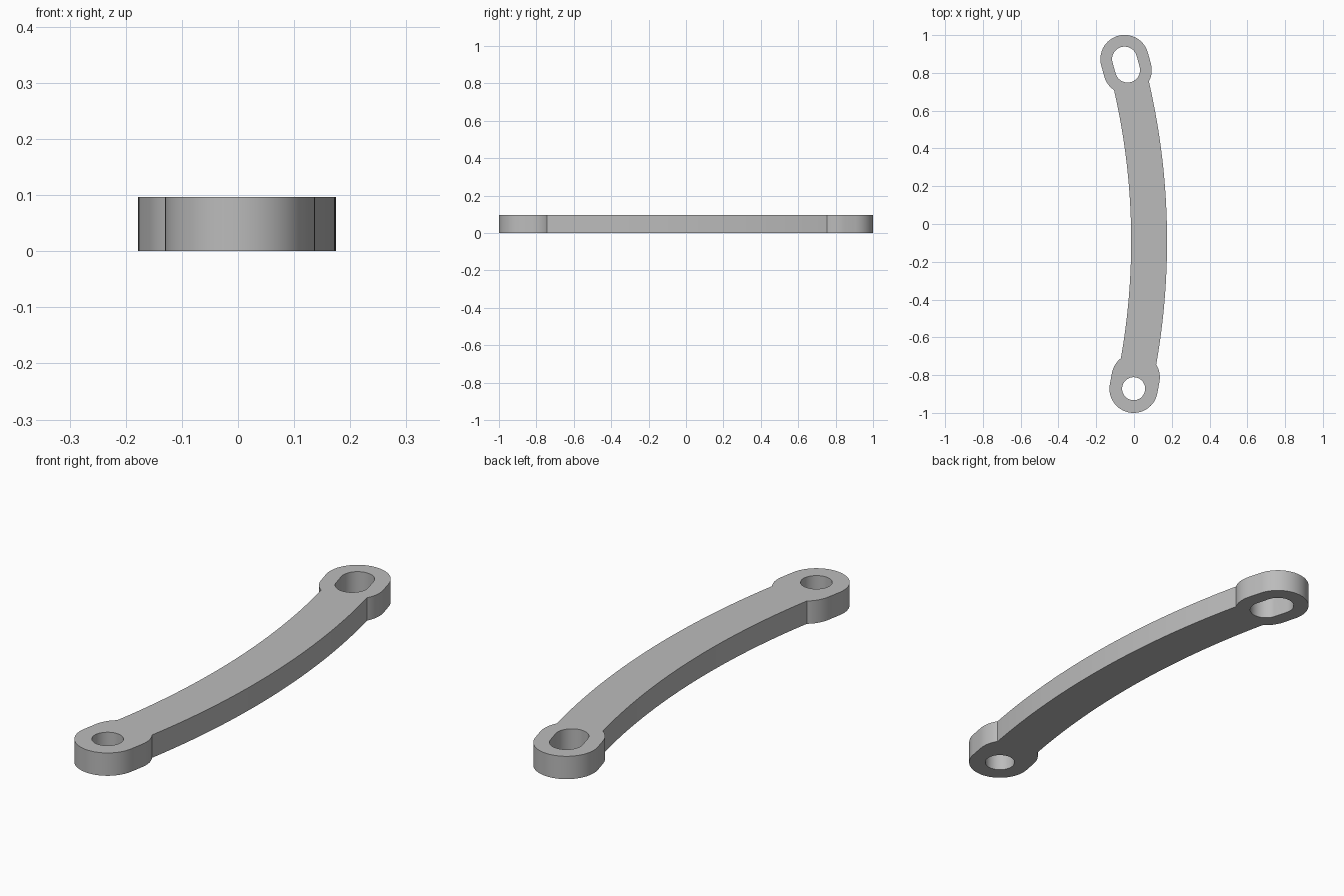
import bpy
import bmesh
from math import sin, cos, pi, atan2
from mathutils import Vector

THICK = 0.097
ARC_CENTRE = Vector((-3.575, -0.09))
R_IN, R_OUT = 3.56, 3.75

# remove the default cube
cube = bpy.data.objects.get("Cube")
if cube:
    bpy.data.objects.remove(cube, do_unlink=True)

grey = bpy.data.materials.new("plain grey")
grey.use_nodes = True
colour = (0.5, 0.5, 0.5, 1)
grey.diffuse_color = colour
grey.node_tree.nodes["Principled BSDF"].inputs["Base Color"].default_value = colour


def prism(name, outline, z0=0.0, z1=THICK):
    """Extrude a counter-clockwise outline into a solid."""
    bm = bmesh.new()
    base = bm.faces.new([bm.verts.new((p[0], p[1], z0)) for p in outline])
    top = bmesh.ops.extrude_face_region(bm, geom=[base])["geom"]
    verts = [g for g in top if isinstance(g, bmesh.types.BMVert)]
    bmesh.ops.translate(bm, verts=verts, vec=(0, 0, z1 - z0))
    bmesh.ops.recalc_face_normals(bm, faces=bm.faces)
    mesh = bpy.data.meshes.new(name)
    bm.to_mesh(mesh)
    bm.free()
    mesh.materials.append(grey)
    obj = bpy.data.objects.new(name, mesh)
    bpy.context.collection.objects.link(obj)
    return obj


def arc(centre, radius, a0, a1, steps):
    return [Vector(centre) + radius * Vector((cos(a0 + (a1 - a0) * i / steps),
                                              sin(a0 + (a1 - a0) * i / steps)))
            for i in range(steps + 1)]


def slot(a, b, radius):
    """Outline of a rounded slot running from a to b."""
    d = Vector(b) - Vector(a)
    ang = atan2(d.y, d.x)
    return (arc(a, radius, ang + pi / 2, ang + 3 * pi / 2, 32)
            + arc(b, radius, ang - pi / 2, ang + pi / 2, 32))


def combine(target, tool, operation):
    mod = target.modifiers.new(operation.lower(), "BOOLEAN")
    mod.operation = operation
    mod.solver = "EXACT"
    mod.object = tool
    bpy.context.view_layer.objects.active = target
    bpy.ops.object.modifier_apply(modifier=mod.name)
    bpy.data.objects.remove(tool, do_unlink=True)


# end positions
front_pin, front_inner = (-0.002, -0.872), (0.009, -0.812)
back_outer, back_inner = (-0.050, 0.873), (-0.034, 0.815)


def bearing(p):
    d = Vector(p) - ARC_CENTRE
    return atan2(d.y, d.x)


# curved bar
a0, a1 = bearing(front_pin), bearing(back_outer)
link = prism("curved_link", arc(ARC_CENTRE, R_OUT, a0, a1, 64)
             + arc(ARC_CENTRE, R_IN, a1, a0, 64))

# rounded end lugs
combine(link, prism("front_lug", slot(front_pin, front_inner, 0.128)), "UNION")
combine(link, prism("back_lug", slot(back_outer, back_inner, 0.128)), "UNION")

# round hole and adjustment slot
circle = arc(front_pin, 0.061, 0, 2 * pi, 48)[:-1]
combine(link, prism("pin_hole", circle, -0.1, 0.2), "DIFFERENCE")
combine(link, prism("slot_hole", slot(back_outer, back_inner, 0.066), -0.1, 0.2),
        "DIFFERENCE")

# smooth curved walls, crisp rims
bpy.ops.object.select_all(action="DESELECT")
link.select_set(True)
bpy.context.view_layer.objects.active = link
bpy.ops.object.shade_smooth_by_angle(angle=pi / 9)
